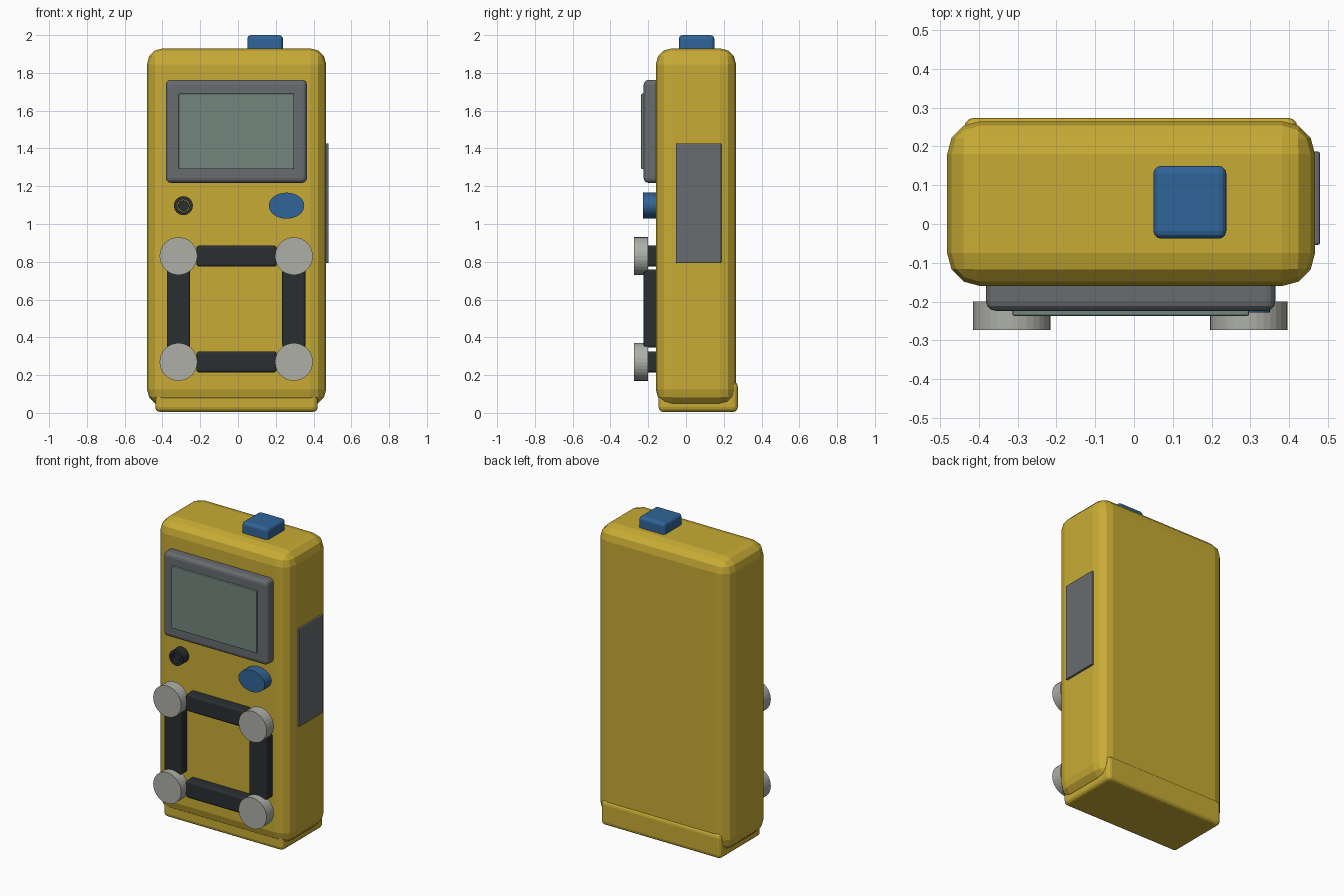
import bpy, bmesh, math
from mathutils import Matrix

if "Cube" in bpy.data.objects:
    bpy.data.objects.remove(bpy.data.objects["Cube"])


def material(name, r, g, b):
    m = bpy.data.materials.new(name)
    m.diffuse_color = (r, g, b, 1)
    m.use_nodes = True
    m.node_tree.nodes["Principled BSDF"].inputs["Base Color"].default_value = m.diffuse_color
    return m


YELLOW = material("yellow", 0.58, 0.41, 0.035)
BLUE = material("blue", 0.03, 0.13, 0.32)
GREY = material("dark_grey", 0.14, 0.15, 0.16)
BLACK = material("black", 0.024, 0.028, 0.031)
GLASS = material("screen_green", 0.17, 0.24, 0.20)
PALE = material("pale_grey", 0.42, 0.43, 0.39)


def finish(name, bm, mat):
    bmesh.ops.recalc_face_normals(bm, faces=bm.faces)
    me = bpy.data.meshes.new(name)
    bm.to_mesh(me)
    bm.free()
    ob = bpy.data.objects.new(name, me)
    bpy.context.collection.objects.link(ob)
    me.materials.append(mat)
    return ob


def box(name, x, y, z, bevel, segments, mat):
    """Bevelled box given as (min, max) ranges."""
    bm = bmesh.new()
    bmesh.ops.create_cube(bm, size=1)
    for v in bm.verts:
        v.co = [(a + b) / 2 + c * (b - a) for (a, b), c in zip((x, y, z), v.co)]
    ob = finish(name, bm, mat)
    mod = ob.modifiers.new("bevel", "BEVEL")
    mod.width, mod.segments = bevel, segments
    return ob


def disc(name, x, z, rx, rz, y0, y1, mat):
    """Elliptical cylinder with its axis along y."""
    bm = bmesh.new()
    bmesh.ops.create_cone(bm, cap_ends=True, segments=32, radius1=1, radius2=1, depth=1)
    bm.transform(Matrix.Translation((x, (y0 + y1) / 2, z))
                 @ Matrix.Diagonal((rx, y1 - y0, rz, 1))
                 @ Matrix.Rotation(math.pi / 2, 4, "X"))
    return finish(name, bm, mat)


def tube(name, x, z, r_out, r_in, y0, y1, mat, n=32):
    """Ring with its axis along y."""
    bm = bmesh.new()
    prof = [(r_out, y0), (r_out, y1), (r_in, y1), (r_in, y0)]
    rings = [[bm.verts.new((x + r * math.cos(math.tau * i / n), y,
                            z + r * math.sin(math.tau * i / n))) for i in range(n)]
             for r, y in prof]
    for k in range(4):
        a, b = rings[k], rings[(k + 1) % 4]
        for i in range(n):
            j = (i + 1) % n
            bm.faces.new((a[i], a[j], b[j], b[i]))
    return finish(name, bm, mat)


# Case and the battery foot under it
box("case", (-0.482, 0.467), (-0.16, 0.265), (0.04, 1.93), 0.085, 3, YELLOW)
box("base_foot", (-0.438, 0.422), (-0.145, 0.274), (0.005, 0.165), 0.025, 3, YELLOW)

# Top button and side panel
box("top_button", (0.05, 0.238), (-0.038, 0.15), (1.88, 2.0), 0.02, 3, BLUE)
box("side_panel", (0.43, 0.48), (-0.054, 0.187), (0.793, 1.427), 0.006, 2, GREY)

# Display
box("screen_frame", (-0.382, 0.365), (-0.224, -0.12), (1.218, 1.763), 0.025, 3, GREY)
box("screen", (-0.314, 0.297), (-0.237, -0.18), (1.29, 1.69), 0.005, 2, GLASS)

# Round socket and oval button
tube("socket_ring", -0.289, 1.097, 0.05, 0.032, -0.22, -0.15, BLACK)
disc("socket_core", -0.289, 1.097, 0.029, 0.029, -0.195, -0.15, BLACK)
disc("oval_button", 0.257, 1.097, 0.094, 0.069, -0.228, -0.15, BLUE)

# Square guard: four bars joined by round knobs
for label, z in (("upper", 0.83), ("lower", 0.27)):
    box(label + "_bar", (-0.22, 0.205), (-0.225, -0.14), (z - 0.056, z + 0.056), 0.015, 3, BLACK)
    for side, x in (("left", -0.315), ("right", 0.296)):
        disc(f"{label}_{side}_knob", x, z, 0.1, 0.1, -0.274, -0.2, PALE)
for side, x in (("left", -0.315), ("right", 0.296)):
    box(side + "_bar", (x - 0.062, x + 0.062), (-0.225, -0.14), (0.345, 0.76), 0.015, 3, BLACK)
